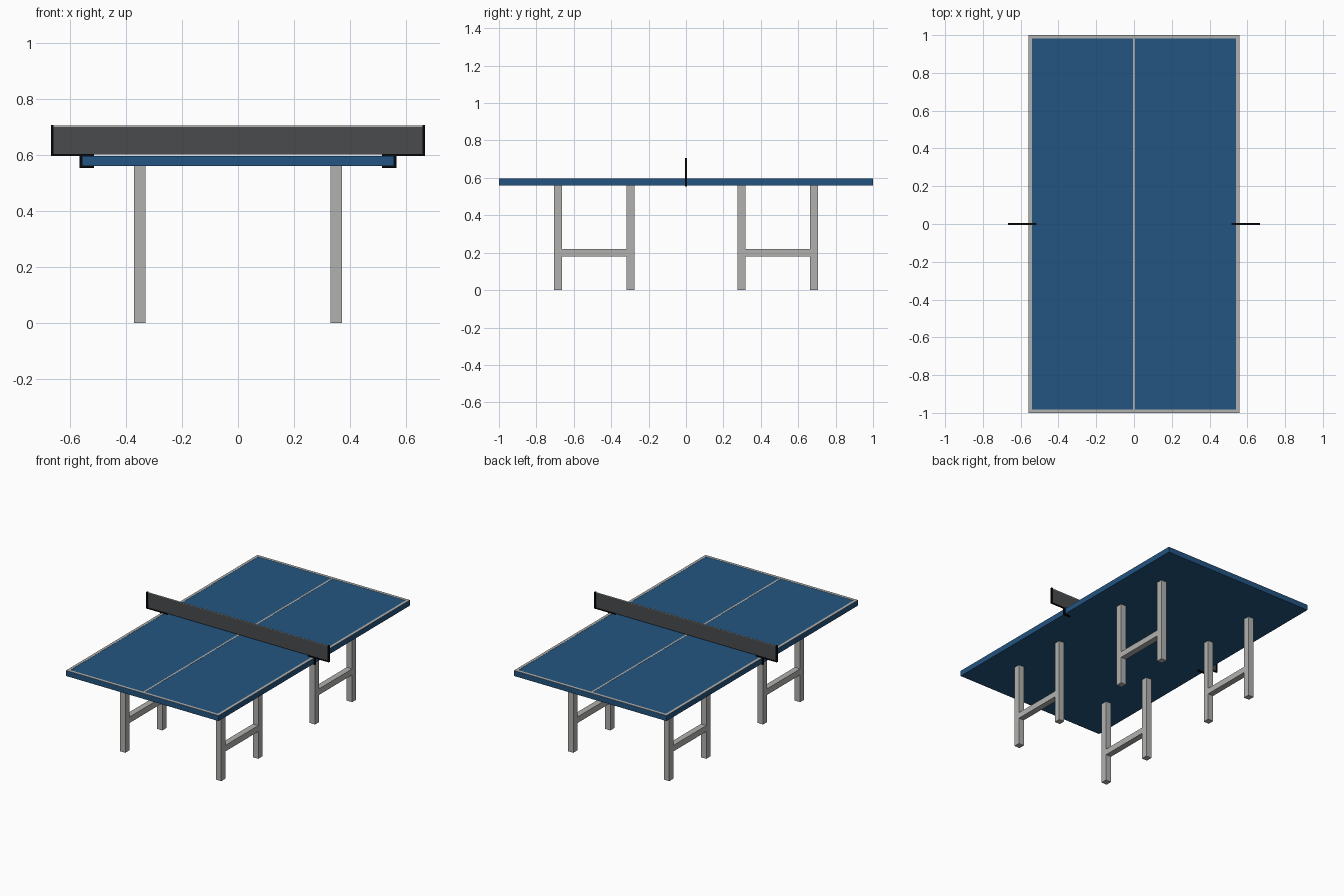
import bpy
import bmesh

if "Cube" in bpy.data.objects:
    bpy.data.objects.remove(bpy.data.objects["Cube"])


def material(name, rgb):
    m = bpy.data.materials.new(name)
    m.diffuse_color = (*rgb, 1)
    m.use_nodes = True
    m.node_tree.nodes["Principled BSDF"].inputs["Base Color"].default_value = m.diffuse_color
    return m


BLUE = material("table blue", (0.017, 0.089, 0.22))
GREY = material("light grey", (0.44, 0.44, 0.43))
NET = material("net grey", (0.065, 0.07, 0.074))
BLACK = material("black", (0.002, 0.002, 0.002))


def finish(name, bm, mat):
    me = bpy.data.meshes.new(name)
    bm.to_mesh(me)
    bm.free()
    me.materials.append(mat)
    ob = bpy.data.objects.new(name, me)
    bpy.context.collection.objects.link(ob)
    return ob


def add_box(bm, x, y, z):
    """Box from (min, max) ranges on each axis."""
    verts = bmesh.ops.create_cube(bm, size=1)["verts"]
    for v in verts:
        for i, (lo, hi) in enumerate((x, y, z)):
            v.co[i] = lo if v.co[i] < 0 else hi


def boxes(name, mat, *ranges):
    bm = bmesh.new()
    for r in ranges:
        add_box(bm, *r)
    return finish(name, bm, mat)


def sheet(name, mat, x, z):
    """Upright single-layer sheet on y = 0."""
    bm = bmesh.new()
    bm.faces.new([bm.verts.new((px, 0, pz)) for px, pz in
                  ((-x, z[0]), (x, z[0]), (x, z[1]), (-x, z[1]))])
    return finish(name, bm, mat)


W, L, TOP, LINE = 0.558, 1.0, 0.596, 0.018

# Table top
boxes("table_top", BLUE, ((-W, W), (-L, L), (0.56, TOP)))

# Painted border and centre line, as very thin plates
z = (TOP, TOP + 0.001)
boxes("white_lines", GREY,
      ((-W, -W + LINE), (-L, L), z),
      ((W - LINE, W), (-L, L), z),
      ((-W + LINE, W - LINE), (-L, -L + LINE), z),
      ((-W + LINE, W - LINE), (L - LINE, L), z),
      ((-0.006, 0.006), (-L + LINE, L - LINE), z))

# Four H-shaped leg frames
for sx, xn in ((-1, "left"), (1, "right")):
    for sy, yn in ((-1, "front"), (1, "back")):
        cx = sx * 0.351
        xr = (cx - 0.02, cx + 0.02)
        for cy, n in ((0.684, "outer"), (0.297, "inner")):
            boxes(f"{yn}_{xn}_{n}_leg", GREY,
                  (xr, (sy * cy - 0.021, sy * cy + 0.021), (0, 0.56)))
        yr = sorted((sy * 0.318, sy * 0.663))
        boxes(f"{yn}_{xn}_crossbar", GREY, (xr, yr, (0.18, 0.22)))

# Net with its top tape
sheet("net", NET, 0.66, (0.602, 0.701))
sheet("net_tape", GREY, 0.66, (0.701, 0.706))

# Net posts with C-shaped clamps around the table edge
for s, n in ((-1, "left"), (1, "right")):
    def part(a, b, z0, z1):
        return (sorted((s * a, s * b)), (-0.005, 0.005), (z0, z1))
    boxes(f"{n}_net_clamp", BLACK,
          part(0.659, 0.668, 0.597, 0.707),
          part(0.515, 0.659, 0.597, 0.603),
          part(0.558, 0.567, 0.553, 0.597),
          part(0.515, 0.558, 0.553, 0.56))
